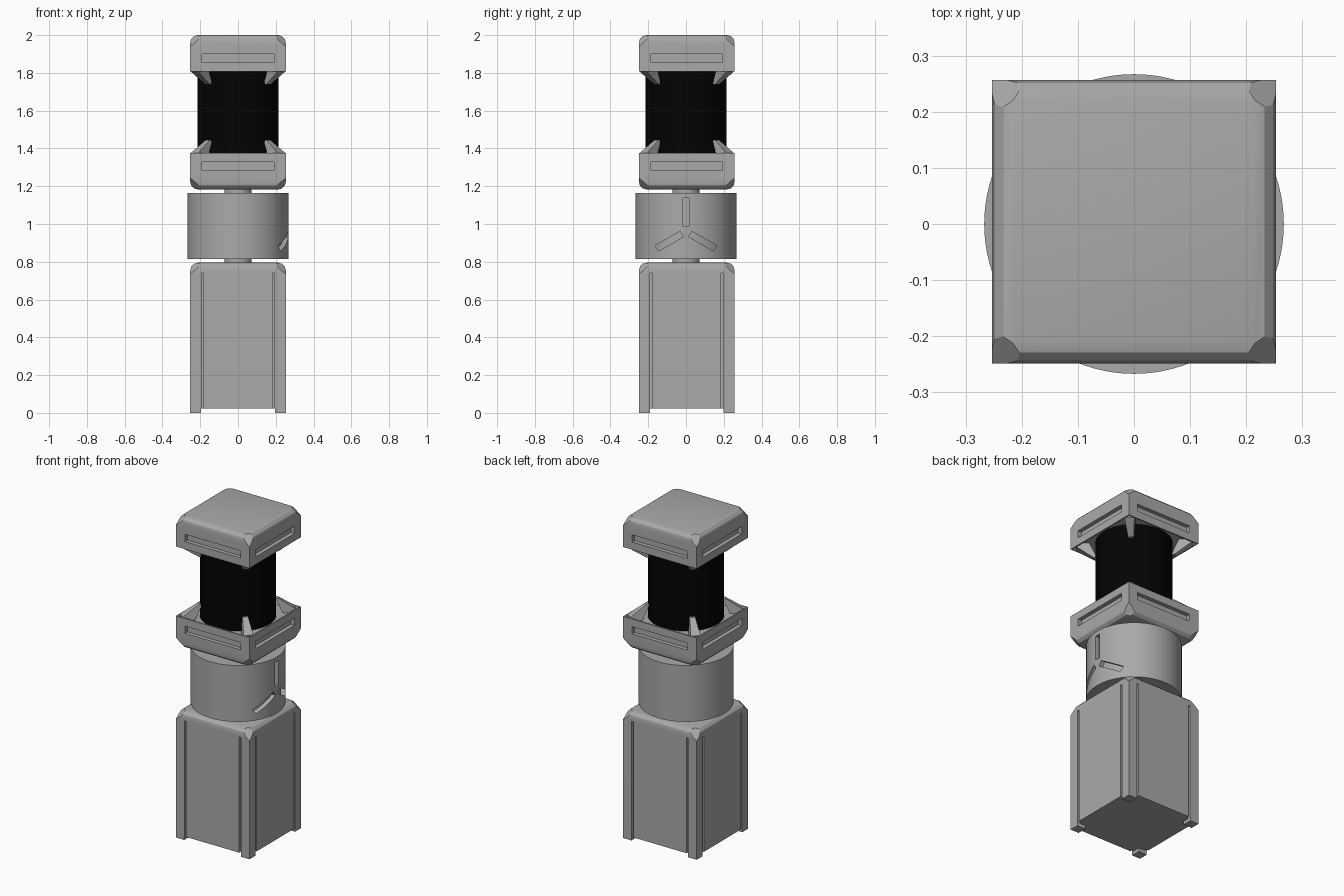
import bpy, bmesh, math
from mathutils import Matrix, Vector

if "Cube" in bpy.data.objects:
    bpy.data.objects.remove(bpy.data.objects["Cube"])

H = 0.253          # half width of the square blocks
R = 0.267          # drum radius
SHIFT_Y = 0.004    # the square blocks sit slightly towards the back


def material(name, v):
    mat = bpy.data.materials.new(name)
    mat.diffuse_color = (v, v, v, 1)
    mat.use_nodes = True
    mat.node_tree.nodes["Principled BSDF"].inputs["Base Color"].default_value = mat.diffuse_color
    return mat


GREY = material("dark_grey", 0.4)
BLACK = material("black", 0.0008)


def finish(name, bm, mat=GREY):
    bmesh.ops.recalc_face_normals(bm, faces=bm.faces[:])
    me = bpy.data.meshes.new(name)
    bm.to_mesh(me)
    bm.free()
    me.materials.append(mat)
    ob = bpy.data.objects.new(name, me)
    bpy.context.collection.objects.link(ob)
    return ob


def add_box(bm, lo, hi, rot=None):
    lo, hi = Vector(lo), Vector(hi)
    m = Matrix.Translation((lo + hi) / 2) @ Matrix.Diagonal((*(hi - lo), 1))
    bmesh.ops.create_cube(bm, size=1, matrix=(rot or Matrix()) @ m)


def quarter_turns():
    return [Matrix.Rotation(i * math.pi / 2, 4, 'Z') for i in range(4)]


def cylinder(name, r, z0, z1, seg=64, mat=GREY):
    bm = bmesh.new()
    bmesh.ops.create_cone(bm, cap_ends=True, segments=seg, radius1=r, radius2=r,
                          depth=z1 - z0, matrix=Matrix.Translation((0, 0, (z0 + z1) / 2)))
    return finish(name, bm, mat)


def select_only(ob):
    bpy.ops.object.select_all(action='DESELECT')
    bpy.context.view_layer.objects.active = ob
    ob.select_set(True)


def cut(ob, cutter):
    # subtract the cutter, then throw it away
    mod = ob.modifiers.new("cut", 'BOOLEAN')
    mod.object, mod.operation, mod.solver = cutter, 'DIFFERENCE', 'EXACT'
    mod.use_self = True
    select_only(ob)
    bpy.ops.object.modifier_apply(modifier=mod.name)
    bpy.data.objects.remove(cutter)


def smooth(ob, angle=25):
    select_only(ob)
    bpy.ops.object.shade_smooth_by_angle(angle=math.radians(angle))


def rounded_block(z0, z1):
    # square block with a rounded top edge and clipped top corners
    bm = bmesh.new()
    add_box(bm, (-H, -H, z0), (H, H, z1))
    top = [e for e in bm.edges if all(v.co.z > z1 - 1e-4 for v in e.verts)]
    bmesh.ops.bevel(bm, geom=top, offset=0.04, segments=3, profile=0.5, affect='EDGES')
    for rot in quarter_turns():
        bmesh.ops.bisect_plane(bm, geom=bm.verts[:] + bm.edges[:] + bm.faces[:],
                               plane_co=rot @ Vector((H, H, z1 - 0.06)),
                               plane_no=rot @ Vector((1, 1, 1.25)), clear_outer=True)
        bmesh.ops.holes_fill(bm, edges=[e for e in bm.edges if e.is_boundary], sides=0)
    return bm


# base block with corner grooves and four small feet
base = finish("base_block", rounded_block(0, 0.795))
bm = bmesh.new()
for rot in quarter_turns():
    for x in (-0.188, 0.188):
        add_box(bm, (x - 0.006, -0.3, 0.01), (x + 0.006, -H + 0.02, 0.74), rot)
cut(base, finish("groove_cutter", bm))
for a, b in ((0.195, 0.3), (0.3, 0.195)):
    bm = bmesh.new()
    add_box(bm, (-a, -b, -0.1), (a, b, 0.022))
    cut(base, finish("feet_cutter", bm))
base.data.transform(Matrix.Translation((0, SHIFT_Y, 0)))
smooth(base)


# end caps: shallow rim, a slot on each side and four tapered claws
def end_cap(prefix, z, flip):
    bm = rounded_block(0, 0.193)
    bmesh.ops.recalc_face_normals(bm, faces=bm.faces[:])
    under = [f for f in bm.faces if f.normal.z < -0.9]
    bmesh.ops.inset_region(bm, faces=under, thickness=0.012)
    bmesh.ops.inset_region(bm, faces=under, thickness=0.015, depth=-0.022)
    cap = finish(prefix + "_cap", bm)
    bm = bmesh.new()
    for rot in quarter_turns():
        add_box(bm, (-0.19, -0.3, 0.047), (0.19, -H + 0.025, 0.092), rot)
    cut(cap, finish("slot_cutter", bm))

    # claw points: distance along the diagonal, half width, height
    bm = bmesh.new()
    points = ((0.325, 0.028, 0.02), (0.25, 0.028, 0.02), (0.325, 0.028, 0.0),
              (0.209, 0.016, -0.068), (0.228, 0.016, -0.068))
    for rot in quarter_turns():
        m = rot @ Matrix.Rotation(math.pi / 4, 4, 'Z')
        verts = [bm.verts.new(m @ Vector((d, s * w, h))) for d, w, h in points for s in (-1, 1)]
        bmesh.ops.convex_hull(bm, input=verts)
    bmesh.ops.dissolve_limit(bm, angle_limit=0.02, verts=bm.verts[:], edges=bm.edges[:])
    claws = finish(prefix + "_claws", bm)
    for ob in (cap, claws):
        if flip:
            ob.data.transform(Matrix.Diagonal((1, 1, -1, 1)))
            ob.data.flip_normals()
        ob.data.transform(Matrix.Translation((0, SHIFT_Y, z)))
    smooth(cap)


end_cap("upper", 1.807, False)
end_cap("lower", 1.376, True)

# drum with three radiating vent slots on the right side
drum = cylinder("drum", R, 0.815, 1.165, 96)
bm = bmesh.new()
for i in range(3):
    m = Matrix.Translation((0, 0, 0.96)) @ Matrix.Rotation(i * math.tau / 3, 4, 'X')
    add_box(bm, (0.1, -0.017, 0.026), (0.35, 0.017, 0.178), m)
vents = finish("vent_cutter", bm)
cut(vents, cylinder("vent_floor", R - 0.025, 0.7, 1.3, 96))
cut(drum, vents)
smooth(drum)

# short necks joining the sections
smooth(cylinder("lower_neck", 0.072, 0.78, 0.83, 32))
smooth(cylinder("upper_neck", 0.072, 1.15, 1.20, 32))

# black core held between the caps
smooth(cylinder("core", 0.215, 1.352, 1.831, mat=BLACK))
